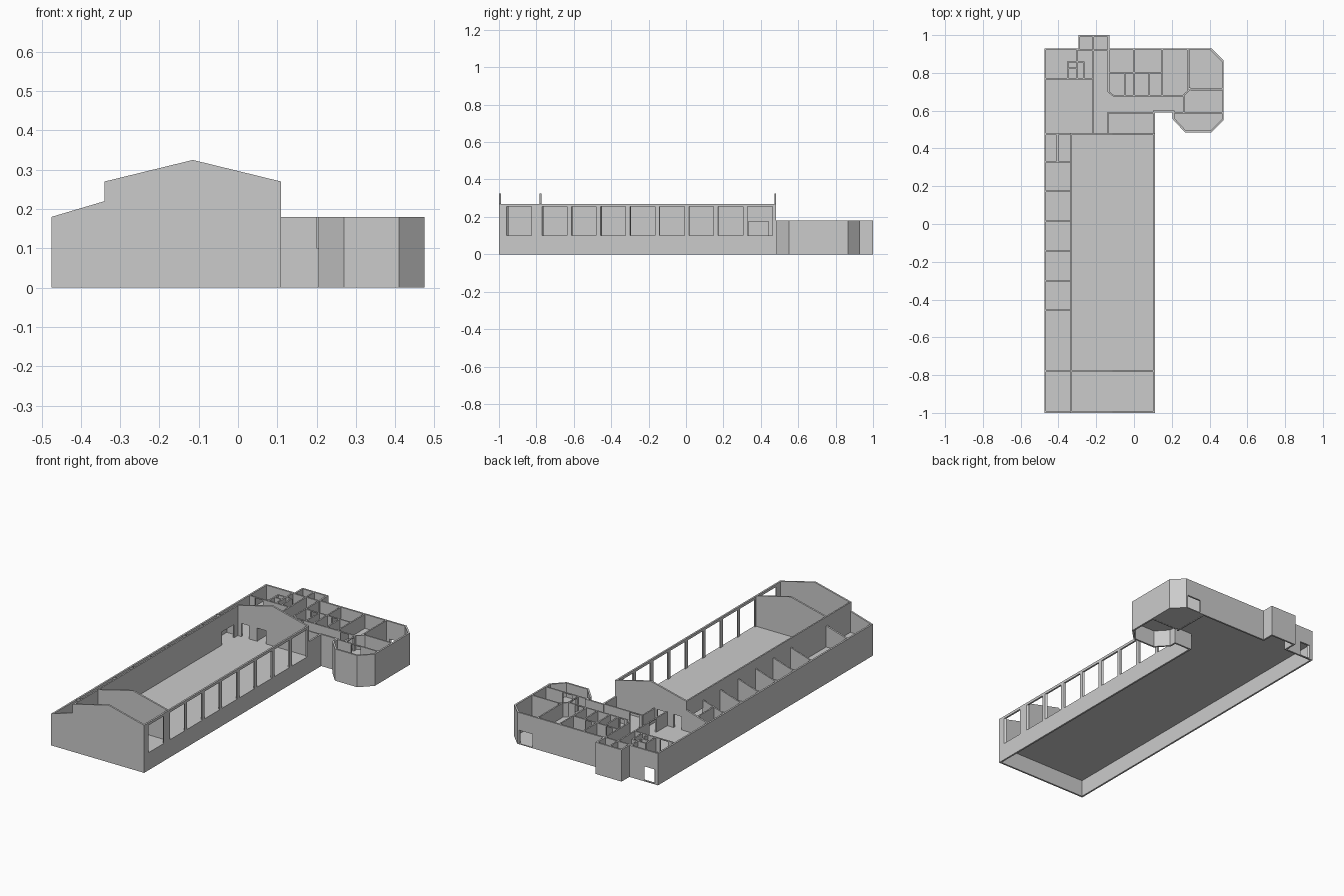
import bpy, bmesh
from mathutils import Vector

if "Cube" in bpy.data.objects:
    bpy.data.objects.remove(bpy.data.objects["Cube"])

T = 0.010      # wall thickness
FLOOR = 0.10   # raised floor level
LOW = 0.18     # low wall height
EAVES = 0.27   # hall wall height
DOOR = 0.175   # interior door head


def finish(name, bm):
    bmesh.ops.recalc_face_normals(bm, faces=bm.faces)
    me = bpy.data.meshes.new(name)
    bm.to_mesh(me)
    bm.free()
    ob = bpy.data.objects.new(name, me)
    bpy.context.collection.objects.link(ob)


def prism(bm, pts, offset):
    """Extrude a closed 3D polygon along an offset."""
    a = [bm.verts.new(p) for p in pts]
    b = [bm.verts.new(Vector(p) + Vector(offset)) for p in pts]
    n = len(pts)
    bm.faces.new(a)
    bm.faces.new(b[::-1])
    for i in range(n):
        bm.faces.new((a[i], b[i], b[(i + 1) % n], a[(i + 1) % n]))


def strip(bm, po, qo, pi, qi, z0, z1, openings=()):
    """Wall between an outer and an inner line, openings = (s0, s1, z0, z1)."""
    length = (qo - po).length

    def block(s0, s1, a, b):
        if s1 - s0 < 1e-5 or b - a < 1e-5:
            return
        u, v = s0 / length, s1 / length
        quad = [po.lerp(qo, u), po.lerp(qo, v), pi.lerp(qi, v), pi.lerp(qi, u)]
        prism(bm, [(p.x, p.y, a) for p in quad], (0, 0, b - a))

    s = 0
    for s0, s1, a, b in openings:
        block(s, s0, z0, z1)
        block(s0, s1, z0, a)
        block(s0, s1, b, z1)
        s = s1
    block(s, length, z0, z1)


def inset(pts, d):
    """Mitred inset of a counter-clockwise outline."""
    pts = [Vector(p) for p in pts]
    out = []
    for i, p in enumerate(pts):
        e, f = (p - pts[i - 1]).normalized(), (pts[(i + 1) % len(pts)] - p).normalized()
        n, m = Vector((-e.y, e.x)), Vector((-f.y, f.x))
        out.append(p + (n + m) * d / (1 + n.dot(m)))
    return out


def wall(bm, p, q, z0=FLOOR, z1=LOW, doors=()):
    """Interior wall centred on a line, doors = (s0, s1)."""
    p, q = Vector(p), Vector(q)
    d = (q - p).normalized()
    n = Vector((-d.y, d.x)) * T * 0.4
    strip(bm, p + n, q + n, p - n, q - n, z0, z1,
          [(a, b, FLOOR, DOOR) for a, b in doors])


def cross_wall(name, y, z0, doors=()):
    """Gable across the hall and the lean-to, doors notched from the floor."""
    bm = bmesh.new()
    pts = [(-0.475, z0)]
    for a, b in doors:
        pts += [(a, z0), (a, DOOR), (b, DOOR), (b, z0)]
    pts += [(0.11, z0), (0.11, EAVES), (-0.115, 0.325), (-0.34, EAVES),
            (-0.34, 0.22), (-0.475, LOW)]
    prism(bm, [(x, y, z) for x, z in pts], (0, T, 0))
    finish(name, bm)


# Exterior walls
outline = [(-.475, -1), (.11, -1), (.11, .48), (.11, .59), (.205, .59), (.205, .555),
           (.27, .485), (.41, .485), (.475, .55), (.475, .865), (.41, .93), (-.13, .93),
           (-.13, 1), (-.295, 1), (-.295, .93), (-.475, .93)]
outer, inner = [Vector(p) for p in outline], inset(outline, T)
windows = [(0.04, 0.175, FLOOR, 0.255)]
windows += [(0.23 + 0.157 * i, 0.363 + 0.157 * i, FLOOR, 0.255) for i in range(8)]
holes = {1: windows, 10: [(0.01, 0.095, 0.005, 0.08)], 14: [(0.095, 0.16, 0.005, 0.085)]}
bm = bmesh.new()
for i in range(1, len(outer)):
    j = (i + 1) % len(outer)
    strip(bm, outer[i], outer[j], inner[i], inner[j], 0,
          EAVES if i == 1 else LOW, holes.get(i, ()))
finish("exterior_walls", bm)

# Gables
cross_wall("front_gable", -1, 0)
cross_wall("middle_gable", -0.783, FLOOR)
cross_wall("back_gable", 0.472, FLOOR, [(-.31, -.26), (-.21, -.155)])

# Floors: raised main floor and the lower corner room
main = outline[:9] + [(.475, .715), (.285, .715), (.285, .93)] + outline[11:]
corner = [(.285, .715), (.475, .715), (.475, .865), (.41, .93), (.285, .93)]
for name, poly, z in (("main_floor", main, FLOOR - 0.004), ("corner_floor", corner, 0)):
    bm = bmesh.new()
    prism(bm, [(p.x, p.y, z) for p in inset(poly, T * 0.5)], (0, 0, 0.004))
    finish(name, bm)

# Long wall between hall and lean-to
bm = bmesh.new()
wall(bm, (-.336, -.995), (-.336, .475), z1=EAVES, doors=[(1.325, 1.435)])
finish("hall_side_wall", bm)

# Lean-to partitions with sloping tops
bm = bmesh.new()
for y in (-.46, -.305, -.145, .01, .17, .325):
    prism(bm, [(-.467, y, FLOOR), (-.338, y, FLOOR), (-.338, y, .22), (-.467, y, LOW)],
          (0, T * 0.8, 0))
wall(bm, (-.405, .33), (-.405, .475), z1=0.2)
finish("lean_to_partitions", bm)

# Rooms behind the hall
bm = bmesh.new()
for p, q, doors in (
        ((-.47, .77), (-.22, .77), [(.04, .09)]),
        ((-.216, .48), (-.216, .995), [(.1, .16)]),
        ((-.295, .92), (-.13, .92), []),
        ((-.3, .86), (-.3, .925), []),
        ((-.35, .77), (-.35, .86), []),
        ((-.3, .77), (-.3, .86), []),
        ((-.265, .77), (-.265, .86), []),
        ((-.35, .86), (-.265, .86), []),
        ((-.35, .825), (-.3, .825), []),
        ((-.14, .48), (-.14, .59), []),
        ((-.14, .59), (.11, .59), [(.02, .08)])):
    wall(bm, p, q, doors=doors)
finish("back_room_walls", bm)

# Wing rooms
bm = bmesh.new()
for p, q, doors in (
        ((-.135, .93), (-.135, .7), []),
        ((-.135, .7), (-.11, .68), []),
        ((-.11, .68), (.26, .68), [(.02, .05), (.28, .33)]),
        ((.26, .68), (.3, .715), []),
        ((.263, .59), (.263, .68), [(.02, .07)]),
        ((.2, .59), (.47, .59), [(.1, .16)]),
        ((-.13, .8), (.15, .8), [(.03, .07), (.16, .2)]),
        ((0, .68), (0, .925), []),
        ((-.05, .68), (-.05, .8), []),
        ((.08, .68), (.08, .8), []),
        ((.15, .68), (.15, .925), [])):
    wall(bm, p, q, doors=doors)
# walls reaching down to the lower corner room
wall(bm, (.3, .715), (.47, .715), z0=0)
wall(bm, (.285, .705), (.285, .925), z0=0)
finish("wing_room_walls", bm)
